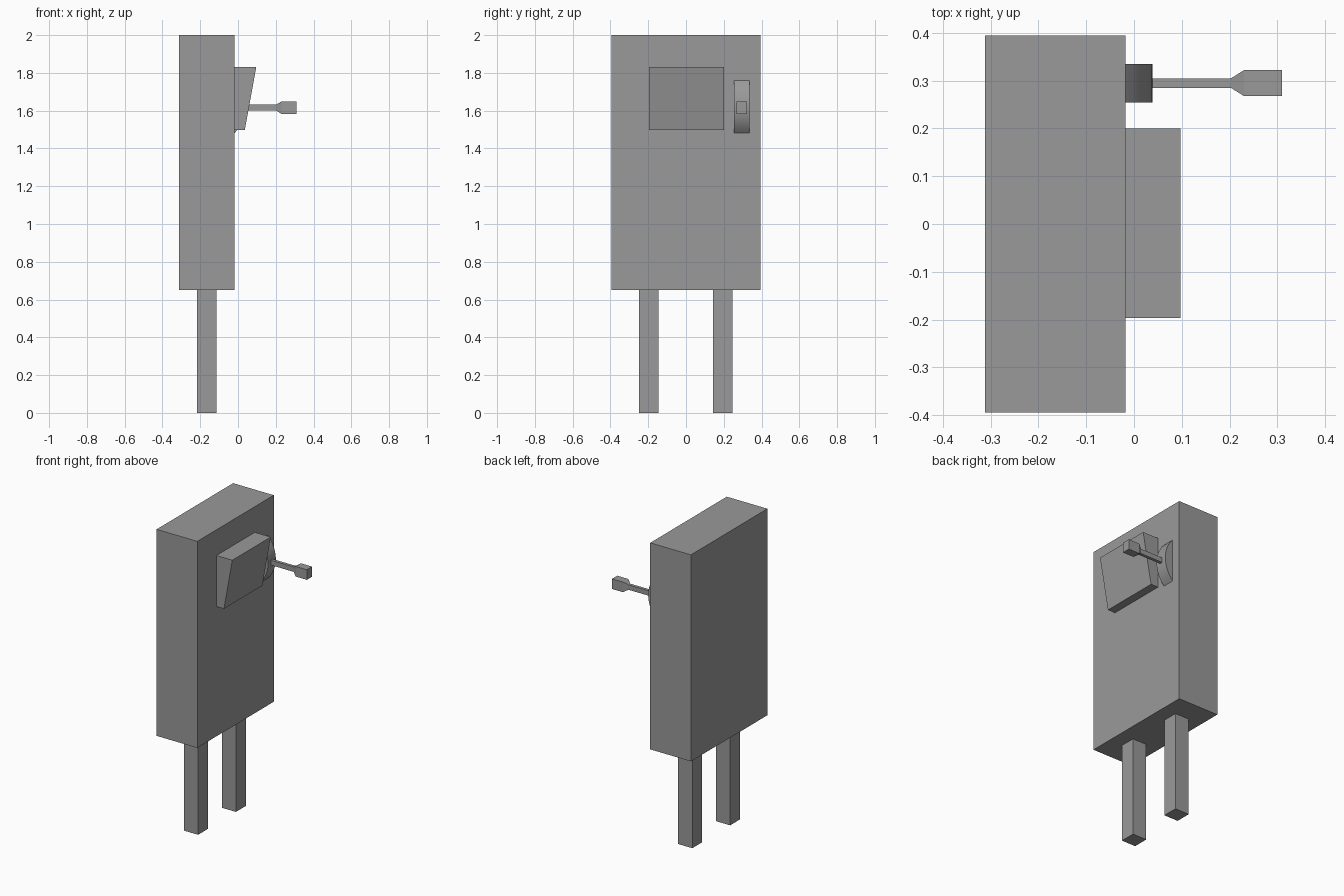
import bpy
import bmesh
from math import asin, cos, sin
from mathutils import Vector

if "Cube" in bpy.data.objects:
    bpy.data.objects.remove(bpy.data.objects["Cube"], do_unlink=True)

grey = bpy.data.materials.new("plain_grey")
grey.use_nodes = True
grey.diffuse_color = (0.32, 0.32, 0.32, 1)
grey.node_tree.nodes["Principled BSDF"].inputs["Base Color"].default_value = (0.32, 0.32, 0.32, 1)


def finish(name, bm, smooth=False):
    bmesh.ops.recalc_face_normals(bm, faces=bm.faces)
    mesh = bpy.data.meshes.new(name)
    bm.to_mesh(mesh)
    bm.free()
    mesh.materials.append(grey)
    obj = bpy.data.objects.new(name, mesh)
    bpy.context.collection.objects.link(obj)
    if smooth:
        bpy.ops.object.select_all(action="DESELECT")
        obj.select_set(True)
        bpy.context.view_layer.objects.active = obj
        bpy.ops.object.shade_smooth_by_angle()
    return obj


def prism(name, profile, y0, y1, smooth=False):
    """Extrude an (x, z) profile along y."""
    bm = bmesh.new()
    face = bm.faces.new([bm.verts.new((x, y0, z)) for x, z in profile])
    out = bmesh.ops.extrude_face_region(bm, geom=[face])
    moved = [v for v in out["geom"] if isinstance(v, bmesh.types.BMVert)]
    bmesh.ops.translate(bm, verts=moved, vec=Vector((0, y1 - y0, 0)))
    return finish(name, bm, smooth)


def box(name, x0, x1, y0, y1, z0, z1):
    return prism(name, [(x0, z0), (x1, z0), (x1, z1), (x0, z1)], y0, y1)


# Cabinet and its two legs
FRONT = -0.018
box("cabinet", -0.312, FRONT, -0.395, 0.395, 0.65, 2.0)
for side, y in (("right", -0.197), ("left", 0.194)):
    box(side + "_leg", -0.217, -0.115, y - 0.051, y + 0.051, 0, 0.65)

# Slanted panel, deeper at the top
prism("slanted_panel", [(FRONT, 1.498), (0.036, 1.498), (0.097, 1.832), (FRONT, 1.832)],
      -0.197, 0.2)

# Curved lever mount: a slice of a disc
radius, half_chord, steps = 0.2, 0.14, 12
half_angle = asin(half_chord / radius)
angles = [half_angle * (2 * i / steps - 1) for i in range(steps + 1)]
arc = [(FRONT + radius * (cos(a) - cos(half_angle)), 1.621 + radius * sin(a)) for a in angles]
prism("lever_mount", arc, 0.254, 0.335, True)

# Lever: square rod flaring into a block grip
bm = bmesh.new()
rings = []
for x, hy, hz in ((0.02, 0.01, 0.016), (0.203, 0.01, 0.016), (0.23, 0.027, 0.033), (0.31, 0.027, 0.033)):
    rings.append([bm.verts.new((x, 0.295 + sy * hy, 1.616 + sz * hz))
                  for sy, sz in ((-1, -1), (1, -1), (1, 1), (-1, 1))])
for a, b in zip(rings, rings[1:]):
    for i in range(4):
        j = (i + 1) % 4
        bm.faces.new((a[i], a[j], b[j], b[i]))
bm.faces.new(rings[0])
bm.faces.new(rings[-1])
finish("lever", bm)
